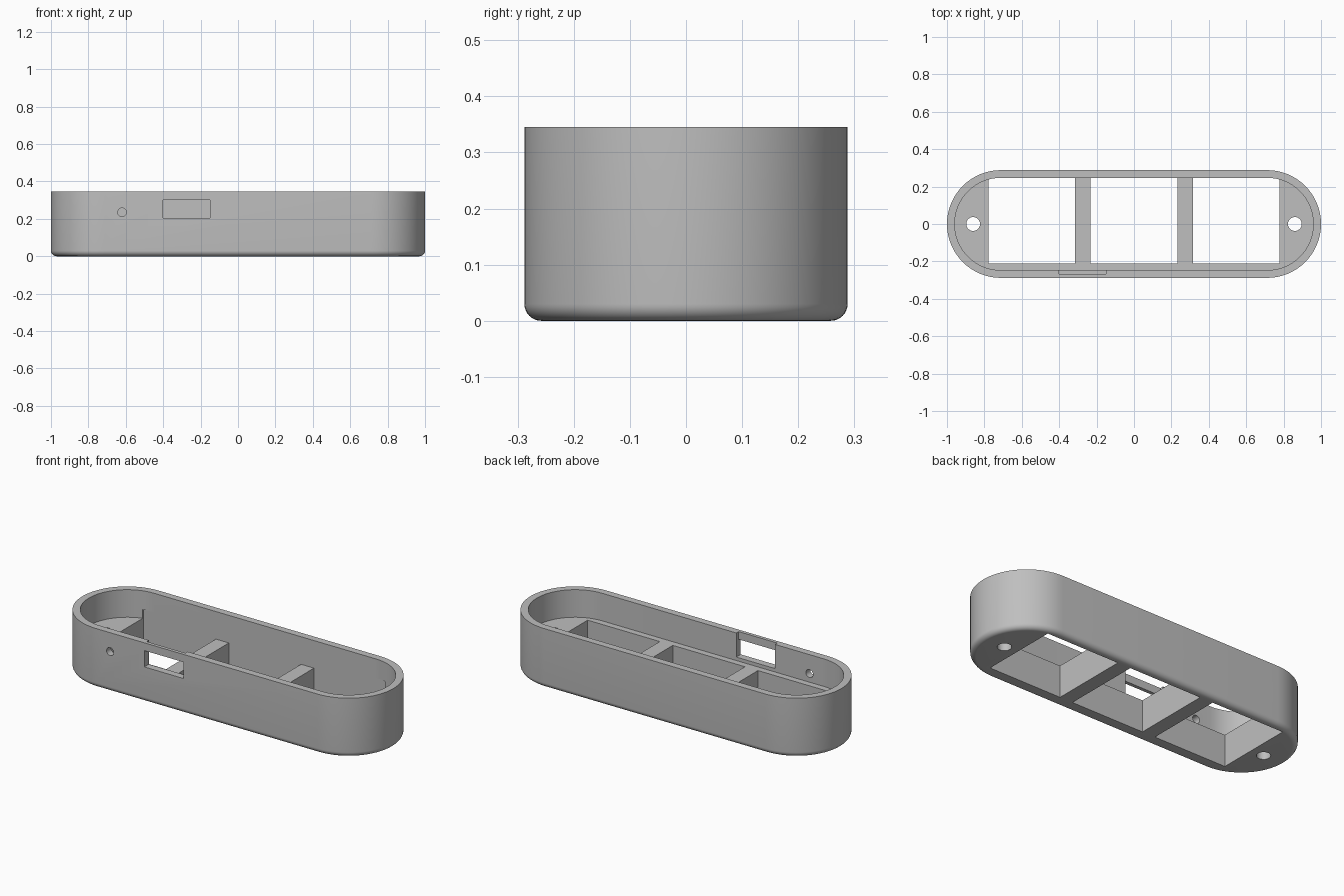
import bpy, bmesh, math
from mathutils import Matrix

if "Cube" in bpy.data.objects:
    bpy.data.objects.remove(bpy.data.objects["Cube"], do_unlink=True)

STRAIGHT = 0.712      # half length of the straight sides
OUTER, INNER = 0.288, 0.247
HEIGHT, FLOOR, FILLET = 0.345, 0.185, 0.03

grey = bpy.data.materials.new("light_grey_plastic")
grey.use_nodes = True
colour = (0.52, 0.52, 0.52, 1)
grey.diffuse_color = colour
grey.node_tree.nodes["Principled BSDF"].inputs["Base Color"].default_value = colour


def finish(name, bm):
    bmesh.ops.recalc_face_normals(bm, faces=bm.faces)
    mesh = bpy.data.meshes.new(name)
    bm.to_mesh(mesh)
    bm.free()
    mesh.materials.append(grey)
    obj = bpy.data.objects.new(name, mesh)
    bpy.context.collection.objects.link(obj)
    return obj


def stadium(name, rings, steps=32):
    """Loft round-ended slots through (radius, z) rings."""
    bm = bmesh.new()
    loops = []
    for radius, z in rings:
        loop = []
        for side in (1, -1):
            for i in range(steps + 1):
                a = math.pi * (i / steps - 0.5)
                loop.append(bm.verts.new((side * (STRAIGHT + radius * math.cos(a)),
                                          side * radius * math.sin(a), z)))
        loops.append(loop)
    for low, high in zip(loops, loops[1:]):
        for i in range(len(low)):
            j = (i + 1) % len(low)
            bm.faces.new((low[i], low[j], high[j], high[i]))
    bm.faces.new(loops[0])
    bm.faces.new(loops[-1])
    return finish(name, bm)


def box(name, x, y, z):
    bm = bmesh.new()
    bmesh.ops.create_cube(bm, size=1)
    for v in bm.verts:
        v.co = [lo + (c + 0.5) * (hi - lo) for c, (lo, hi) in zip(v.co, (x, y, z))]
    return finish(name, bm)


def rod(name, radius, depth, centre, rotation=Matrix()):
    bm = bmesh.new()
    bmesh.ops.create_cone(bm, cap_ends=True, segments=32, radius1=radius, radius2=radius,
                          depth=depth, matrix=Matrix.Translation(centre) @ rotation)
    return finish(name, bm)


# Outer shell with a rounded bottom edge
rings = []
for i in range(9):
    a = math.pi / 2 * i / 8
    rings.append((OUTER - FILLET + FILLET * math.sin(a), FILLET * (1 - math.cos(a))))
tray = stadium("enclosure_tray", rings + [(OUTER, HEIGHT)])

# Cavity above the thick floor
cutters = [stadium("cavity_cutter", [(INNER, FLOOR), (INNER, HEIGHT + 0.1)])]

# Three floor windows
for i in (-1, 0, 1):
    x = i * 0.547
    cutters.append(box("window_cutter", (x - 0.232, x + 0.232), (-0.21, INNER), (-0.1, FLOOR + 0.05)))

# Screw holes at both ends
for side in (-1, 1):
    cutters.append(rod("screw_hole_cutter", 0.037, 0.6, (side * 0.86, 0, 0.1)))

# Front port opening, its inner recess open to the rim, and the small round hole
cutters.append(box("port_cutter", (-0.4, -0.15), (-0.4, -0.2), (0.205, 0.3)))
cutters.append(box("port_recess_cutter", (-0.4, -0.15), (-0.268, -0.2), (0.205, HEIGHT + 0.1)))
cutters.append(rod("round_hole_cutter", 0.023, 0.2, (-0.62, -0.27, 0.235),
                   Matrix.Rotation(math.pi / 2, 4, "X")))

bpy.context.view_layer.objects.active = tray
tray.select_set(True)
for cutter in cutters:
    mod = tray.modifiers.new(cutter.name, "BOOLEAN")
    mod.operation = "DIFFERENCE"
    mod.solver = "EXACT"
    mod.object = cutter
    cutter.hide_render = True
    bpy.ops.object.modifier_apply(modifier=mod.name)
for cutter in cutters:
    bpy.data.objects.remove(cutter, do_unlink=True)

bpy.ops.object.shade_smooth_by_angle(angle=math.radians(30))
